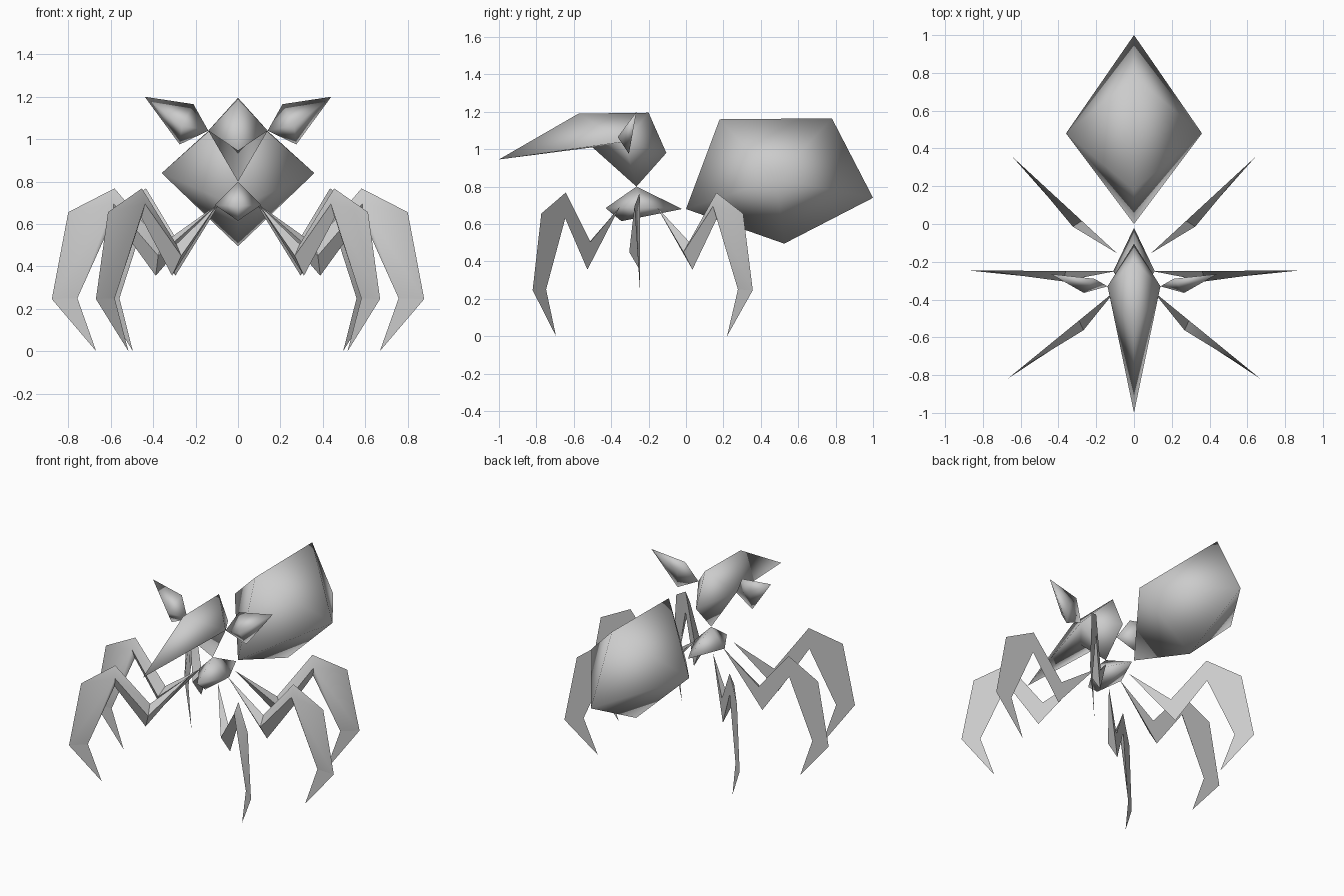
import bpy
import math
from mathutils import Vector

old = bpy.data.objects.get("Cube")
if old:
    bpy.data.objects.remove(old, do_unlink=True)

mat = bpy.data.materials.new("plain_grey")
mat.use_nodes = True
GREY = (0.6, 0.6, 0.6, 1)
mat.diffuse_color = GREY
mat.node_tree.nodes["Principled BSDF"].inputs["Base Color"].default_value = GREY


def build(name, verts, faces, sharp_angle=None):
    mesh = bpy.data.meshes.new(name)
    mesh.from_pydata(verts, [], faces)
    mesh.materials.append(mat)
    obj = bpy.data.objects.new(name, mesh)
    bpy.context.collection.objects.link(obj)
    bpy.ops.object.select_all(action="DESELECT")
    obj.select_set(True)
    bpy.context.view_layer.objects.active = obj
    bpy.ops.object.mode_set(mode="EDIT")
    bpy.ops.mesh.select_all(action="SELECT")
    bpy.ops.mesh.normals_make_consistent(inside=False)
    bpy.ops.object.mode_set(mode="OBJECT")
    if sharp_angle:
        bpy.ops.object.shade_smooth_by_angle(angle=math.radians(sharp_angle))
    else:
        bpy.ops.object.shade_smooth()
    return obj


def double_fan(name, outline, apex_a, apex_b):
    """Closed outline joined to one peak on each side."""
    n = len(outline)
    faces = []
    for i in range(n):
        j = (i + 1) % n
        faces += [(i, j, n), (j, i, n + 1)]
    return build(name, outline + [apex_a, apex_b], faces)


def body_part(name, profile, peak):
    x, y, z = peak
    double_fan(name, [(0, py, pz) for py, pz in profile], (x, y, z), (-x, y, z))


# Body: side profiles (y, z) and the widest point on each flank
body_part("abdomen",
          [(0, .68), (.18, 1.16), (.78, 1.165), (1, .74), (.525, .495)],
          (.36, .48, .84))
body_part("thorax",
          [(-.265, .8), (-.02, .68), (-.345, .615), (-.43, .685)],
          (.11, -.25, .69))
body_part("head",
          [(-1, .945), (-.575, 1.19), (-.2, 1.195), (-.105, .98),
           (-.265, .8), (-.5, 1.01)],
          (.14, -.33, 1.04))

# Leg outline: fraction of reach and height
LEG = {
    "root": (0, .69), "crook": (.335, .505), "knee": (.62, .768),
    "outer": (.9, .656), "low": (1, .246), "tip": (.731, 0),
    "inner": (.845, .25), "under": (.625, .63), "bend": (.37, .356),
}
# Ridge points on the leg's front: reach, height, thickness
RIDGE = {"thigh": (.355, .45, .055), "joint": (.625, .695, .028)}
LEG_FACES = [
    # ridged front
    "root crook thigh", "root thigh bend", "crook knee joint thigh",
    "thigh joint under bend", "knee outer joint", "outer low joint",
    "joint low inner", "joint inner under", "low tip inner",
    # flat back
    "bend crook root", "bend under knee crook", "under outer knee",
    "under inner low outer",
]


def leg(name, root, end, side):
    start = Vector((root[0], root[1], 0))
    reach = Vector((end[0], end[1], 0)) - start
    front = Vector((reach.y, -reach.x, 0)).normalized()
    index, verts = {}, []
    points = {k: (s, z, 0) for k, (s, z) in LEG.items()} | RIDGE
    for key, (s, z, thick) in points.items():
        p = start + reach * s + front * thick
        index[key] = len(verts)
        verts.append((p.x * side, p.y, z))
    faces = [[index[k] for k in f.split()] for f in LEG_FACES]
    build(name, verts, faces, 50)


for label, side in (("left", 1), ("right", -1)):
    leg(f"front_leg_{label}", (.1, -.355), (.67, -.82), side)
    leg(f"middle_leg_{label}", (.1, -.25), (.878, -.246), side)
    leg(f"rear_leg_{label}", (.09, -.155), (.645, .357), side)

    # Ear-like feelers touching the flanks of the head
    rim = [(.44, -.265, 1.2), (.21, -.29, 1.165),
           (.14, -.33, 1.04), (.275, -.305, .975)]
    double_fan(f"feeler_{label}", [(x * side, y, z) for x, y, z in rim],
               (.265 * side, -.365, 1.065), (.265 * side, -.285, 1.09))
